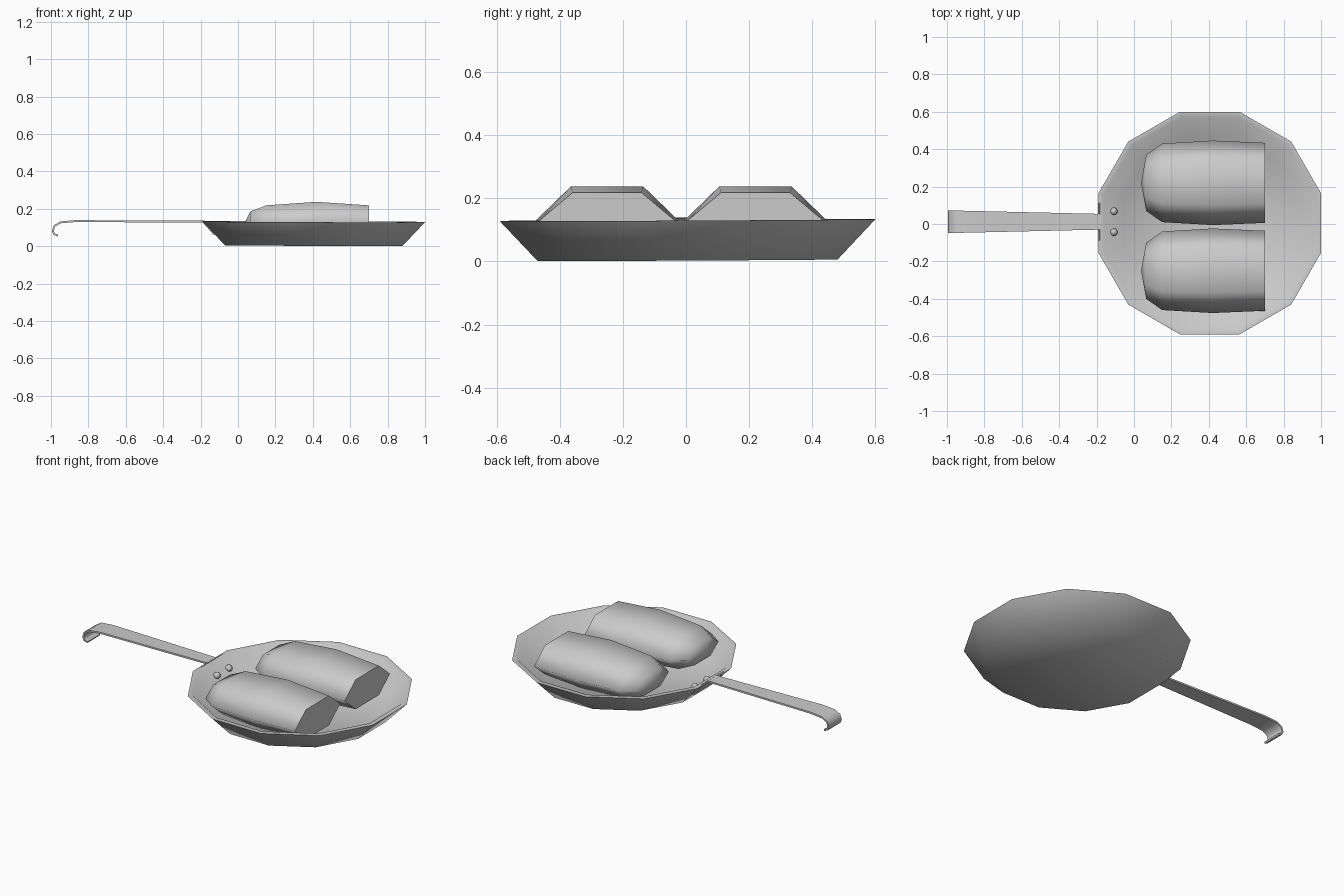
import bpy, bmesh, math
from mathutils import Matrix, Vector

cube = bpy.data.objects.get("Cube")
if cube:
    bpy.data.objects.remove(cube)

GREY = (0.6, 0.6, 0.6, 1)
mat = bpy.data.materials.new("plain_grey")
mat.use_nodes = True
mat.diffuse_color = GREY
mat.node_tree.nodes["Principled BSDF"].inputs["Base Color"].default_value = GREY


def finish(name, bm, sharp=60):
    """Turn a bmesh into a smooth object; edges steeper than sharp stay crisp."""
    bmesh.ops.recalc_face_normals(bm, faces=bm.faces)
    for f in bm.faces:
        f.smooth = True
    for e in bm.edges:
        if e.is_manifold and e.calc_face_angle() > math.radians(sharp):
            e.smooth = False
    me = bpy.data.meshes.new(name)
    bm.to_mesh(me)
    bm.free()
    me.materials.append(mat)
    ob = bpy.data.objects.new(name, me)
    bpy.context.collection.objects.link(ob)
    return ob


def loft(bm, rings):
    """Skin a list of equal-length rings and cap both ends."""
    loops = [[bm.verts.new(p) for p in r] for r in rings]
    n = len(loops[0])
    for a, b in zip(loops, loops[1:]):
        for i in range(n):
            j = (i + 1) % n
            bm.faces.new((a[i], a[j], b[j], b[i]))
    bm.faces.new(loops[0])
    bm.faces.new(loops[-1])


# Pan: twelve-sided dish with a flat lip, very slightly tilted
CX, CY = 0.405, 0.005


def ring(r, z):
    angles = [math.radians(15 + 30 * i) for i in range(12)]
    return [(CX + r * math.cos(a), CY + r * math.sin(a),
             z + 0.005 * math.sin(a) * r - 0.003 * math.cos(a) * r) for a in angles]


bm = bmesh.new()
loft(bm, [ring(0.492, 0.004), ring(0.616, 0.131), ring(0.587, 0.131), ring(0.475, 0.025)])
finish("pan", bm)

# Loaves: hexagonal section, rounded at one end, cut flat at the other
SECTIONS = [(0.065, 0.15, 0.055), (0.15, 0.21, 0.088),
            (0.42, 0.226, 0.107), (0.70, 0.214, 0.088)]


def loaf(name, y, z):
    bm = bmesh.new()
    rings = []
    for x, w, h in SECTIONS:
        t = w * 0.51
        rings.append([(x, y + a, z + b) for a, b in
                      ((w, 0), (t, h), (-t, h), (-w, 0), (-t, -h), (t, -h))])
    loft(bm, rings)
    # Draw the rounded end out to a blunt point
    bm.faces.ensure_lookup_table()
    nose = min(bm.faces, key=lambda f: f.calc_center_median().x)
    tip = bmesh.ops.poke(bm, faces=[nose])["verts"][0]
    tip.co.x = 0.038
    ob = finish(name, bm, 180)
    for e in ob.data.edges:
        if all(ob.data.vertices[i].co.x > 0.69 for i in e.vertices):
            e.use_edge_sharp = True


loaf("front_loaf", -0.25, 0.13)
loaf("back_loaf", 0.22, 0.13)

# Handle: tapered strip with a hooked tip
PATH = [(-0.18, 0.131), (-0.87, 0.134), (-0.95, 0.127), (-0.982, 0.108),
        (-0.99, 0.08), (-0.982, 0.064), (-0.962, 0.056)]
HY, HALF = 0.012, 0.005


def strip(name, path, half_width):
    bm = bmesh.new()
    rings = []
    for i, (x, z) in enumerate(path):
        a, b = path[max(i - 1, 0)], path[min(i + 1, len(path) - 1)]
        n = Vector((a[1] - b[1], b[0] - a[0])).normalized() * HALF
        w = half_width(x)
        rings.append([(x + s * n.x, HY + k * w, z + s * n.y)
                      for s, k in ((1, 1), (1, -1), (-1, -1), (-1, 1))])
    loft(bm, rings)
    return finish(name, bm, 50)


strip("handle", PATH, lambda x: 0.042 + (-0.18 - x) * 0.023)

# Mounting plate down the outside of the pan wall
strip("handle_mount", [(-0.188, 0.133), (-0.125, 0.062)], lambda x: 0.10)

# Rivets on the inner wall
for side, dy in (("left", 0.056), ("right", -0.056)):
    bm = bmesh.new()
    bmesh.ops.create_uvsphere(bm, u_segments=10, v_segments=6, radius=0.02,
                              matrix=Matrix.Translation((-0.108, HY + dy, 0.086)))
    finish(side + "_rivet", bm)
